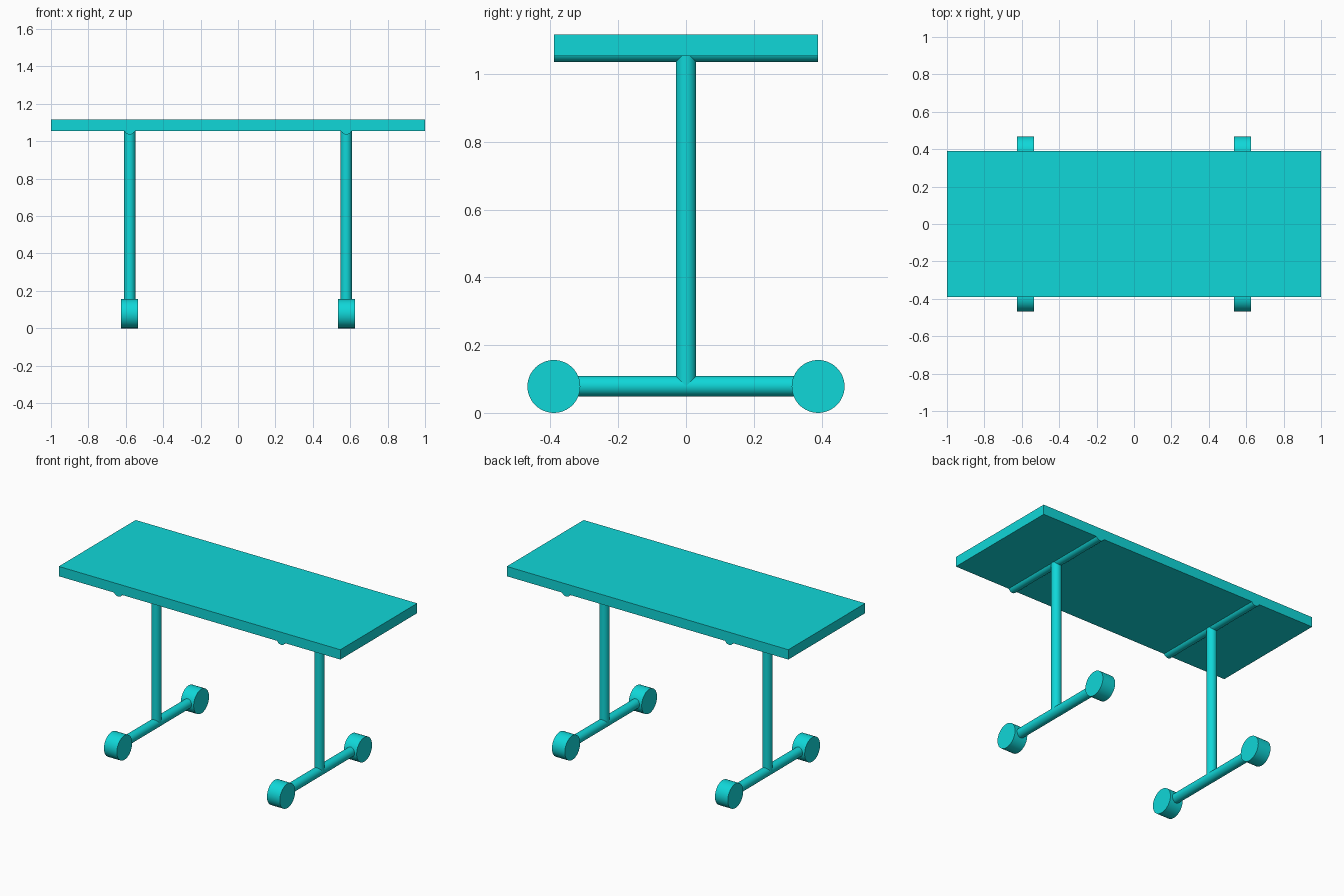
import bpy
import math
from mathutils import Vector

cube = bpy.data.objects.get("Cube")
if cube:
    bpy.data.objects.remove(cube, do_unlink=True)

COLOUR = (0.005, 0.68, 0.69, 1)
turquoise = bpy.data.materials.new("turquoise")
turquoise.use_nodes = True
turquoise.diffuse_color = COLOUR
turquoise.node_tree.nodes["Principled BSDF"].inputs["Base Color"].default_value = COLOUR

TOP_Z, TOP_THICK = 1.117, 0.063
HALF_DEPTH = 0.39
LEG_X = 0.579
TUBE_R = 0.03
WHEEL_R, WHEEL_W = 0.078, 0.091
RAIL_Z = 1.066


def rod(name, start, end, radius):
    """Smooth capped cylinder between two points."""
    start, end = Vector(start), Vector(end)
    axis = end - start
    bpy.ops.mesh.primitive_cylinder_add(
        vertices=48, radius=radius, depth=axis.length, location=(start + end) / 2,
        rotation=axis.to_track_quat("Z", "Y").to_euler())
    obj = bpy.context.object
    obj.name = name
    obj.data.materials.append(turquoise)
    bpy.ops.object.shade_smooth_by_angle(angle=math.radians(30))


# Table top
bpy.ops.mesh.primitive_cube_add(size=1, location=(0, 0, TOP_Z - TOP_THICK / 2))
top = bpy.context.object
top.name = "table_top"
top.scale = (2, 2 * HALF_DEPTH, TOP_THICK)
bpy.ops.object.transform_apply(location=False, rotation=False, scale=True)
top.data.materials.append(turquoise)

# Leg frames: post, rail under the top, foot bar and two wheels each
for side, x in (("left", LEG_X), ("right", -LEG_X)):
    rod(f"{side}_post", (x, 0, WHEEL_R), (x, 0, RAIL_Z), TUBE_R)
    for part, z in (("top_rail", RAIL_Z), ("foot_bar", WHEEL_R + 0.001)):
        rod(f"{side}_{part}", (x, -HALF_DEPTH, z), (x, HALF_DEPTH, z), TUBE_R)
    for end, y in (("front", -HALF_DEPTH), ("back", HALF_DEPTH)):
        rod(f"{side}_{end}_wheel", (x - WHEEL_W / 2, y, WHEEL_R),
            (x + WHEEL_W / 2, y, WHEEL_R), WHEEL_R)
